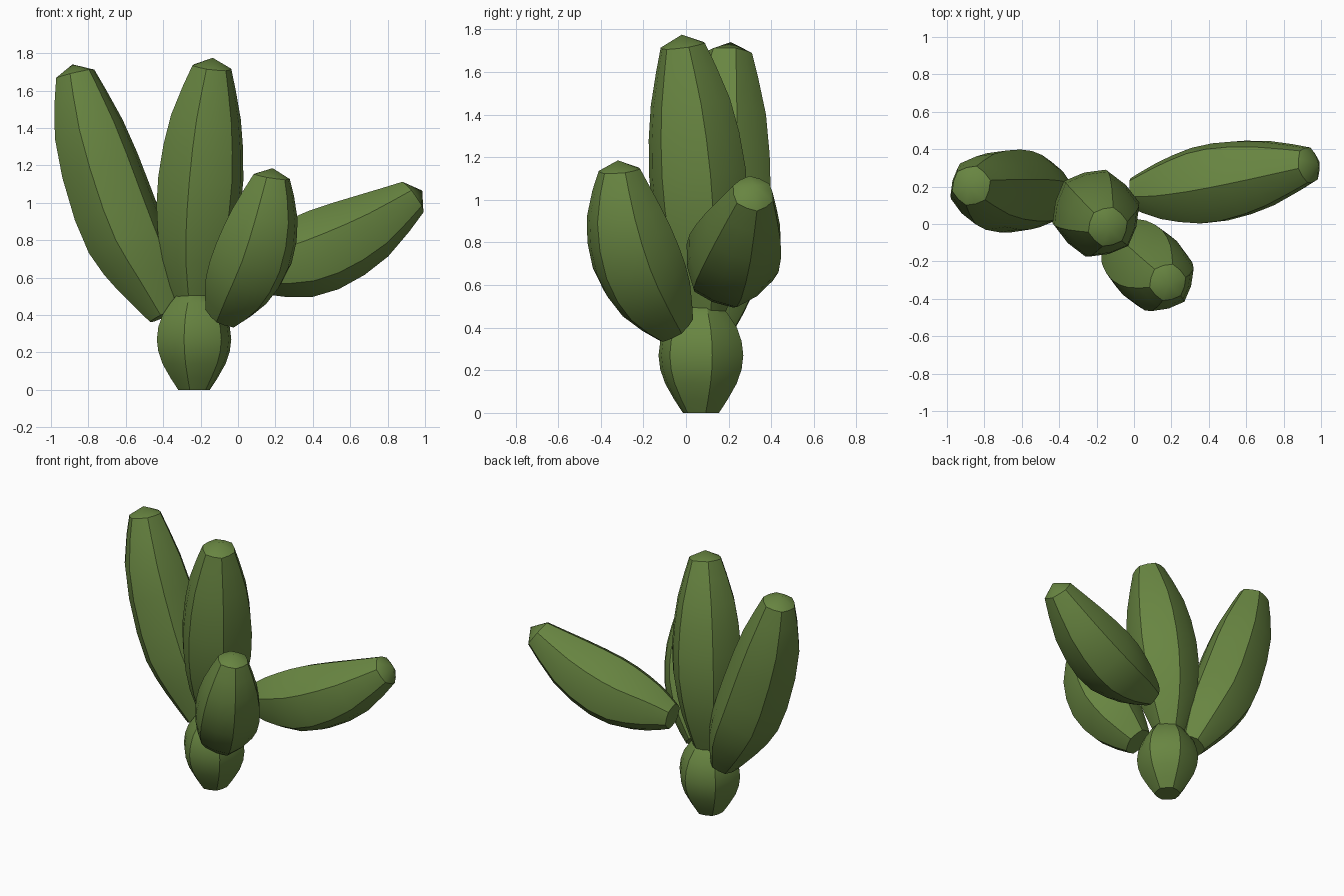
import bpy, bmesh, math
from mathutils import Vector

if "Cube" in bpy.data.objects:
    bpy.data.objects.remove(bpy.data.objects["Cube"])

green = bpy.data.materials.new("cactus green")
green.diffuse_color = (0.138, 0.235, 0.053, 1)
green.use_nodes = True
green.node_tree.nodes["Principled BSDF"].inputs["Base Color"].default_value = green.diffuse_color

SIDES = 12


def spline(keys, t):
    """Catmull-Rom through (x, y, z, radius) keys, t from 0 to 1."""
    n = len(keys) - 1
    i = min(int(t * n), n - 1)
    u = t * n - i
    p = [Vector(keys[max(0, min(n, i + k))]) for k in (-1, 0, 1, 2)]
    return 0.5 * (2 * p[1] + (p[2] - p[0]) * u
                  + (2 * p[0] - 5 * p[1] + 4 * p[2] - p[3]) * u ** 2
                  + (3 * p[1] - p[0] - 3 * p[2] + p[3]) * u ** 3)


def pad(name, keys, apex, rings=10, turn=15):
    """Curved, rounded-hexagon pad swept along the keys, with a low pointed tip."""
    samples = [spline(keys, i / (rings - 1)) for i in range(rings)]
    centres = [s.to_3d() for s in samples]
    bm = bmesh.new()
    loops = []
    for i, s in enumerate(samples):
        axis = (centres[min(i + 1, rings - 1)] - centres[max(i - 1, 0)]).normalized()
        # the frame is the upright one tilted onto the axis
        tilt = Vector((0, 0, 1)).rotation_difference(axis)
        loop = []
        for k in range(SIDES):
            a = math.radians(turn) + 2 * math.pi * k / SIDES
            r = s[3] * (1.03 if k % 2 == 0 else 0.96)
            offset = tilt @ Vector((r * math.cos(a), r * math.sin(a), 0))
            loop.append(bm.verts.new(centres[i] + offset))
        loops.append(loop)
    for low, high in zip(loops, loops[1:]):
        for k in range(SIDES):
            j = (k + 1) % SIDES
            bm.faces.new((low[k], low[j], high[j], high[k]))
    bm.faces.new(loops[0][::-1])
    tip = bm.verts.new(apex)
    for k in range(SIDES):
        bm.faces.new((loops[-1][k], loops[-1][(k + 1) % SIDES], tip))
    bmesh.ops.recalc_face_normals(bm, faces=bm.faces)
    mesh = bpy.data.meshes.new(name)
    bm.to_mesh(mesh)
    bm.free()
    mesh.materials.append(green)
    ob = bpy.data.objects.new(name, mesh)
    bpy.context.collection.objects.link(ob)
    bpy.context.view_layer.objects.active = ob
    ob.select_set(True)
    bpy.ops.object.shade_smooth_by_angle(angle=math.radians(35))
    ob.select_set(False)


# short stump standing on the ground
pad("base_pad", [(-0.235, 0.07, 0, 0.085), (-0.235, 0.07, 0.14, 0.17),
                 (-0.235, 0.07, 0.27, 0.2), (-0.235, 0.07, 0.4, 0.17),
                 (-0.235, 0.07, 0.51, 0.09)], (-0.235, 0.07, 0.54), rings=9)

# tall middle pad
pad("centre_pad", [(-0.235, 0.09, 0.45, 0.09), (-0.23, 0.08, 0.72, 0.185),
                   (-0.205, 0.06, 1.05, 0.23), (-0.175, 0.025, 1.42, 0.196),
                   (-0.14, -0.015, 1.725, 0.105)], (-0.135, -0.02, 1.775))

# long pad leaning left
pad("left_pad", [(-0.39, 0.14, 0.4, 0.09), (-0.5, 0.165, 0.63, 0.18),
                 (-0.63, 0.175, 0.89, 0.222), (-0.785, 0.185, 1.35, 0.197),
                 (-0.87, 0.205, 1.69, 0.105)], (-0.885, 0.21, 1.74))

# short pad leaning to the front
pad("front_pad", [(-0.08, -0.055, 0.4, 0.1), (0.0, -0.15, 0.55, 0.185),
                  (0.085, -0.235, 0.73, 0.212), (0.145, -0.29, 0.94, 0.178),
                  (0.18, -0.312, 1.14, 0.098)], (0.185, -0.32, 1.185), rings=9)

# pad reaching out to the right
pad("right_pad", [(-0.01, 0.165, 0.64, 0.085), (0.16, 0.18, 0.67, 0.165),
                  (0.4, 0.215, 0.725, 0.22), (0.68, 0.265, 0.855, 0.19),
                  (0.935, 0.315, 1.03, 0.098)], (0.985, 0.325, 1.065))
